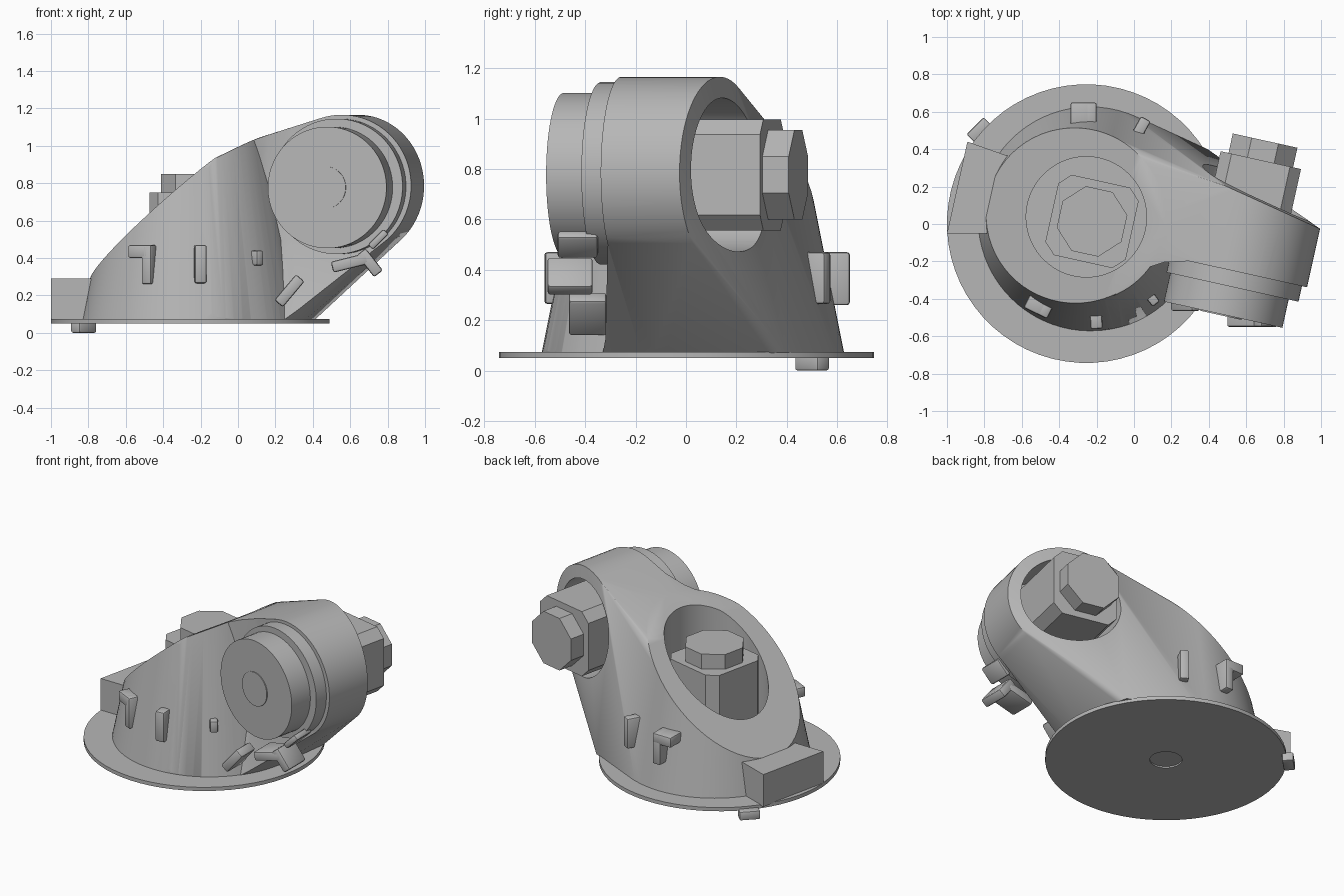
import bpy, bmesh
from math import sin, cos, pi, radians, atan2
from mathutils import Vector, Matrix

cube = bpy.data.objects.get("Cube")
if cube:
    bpy.data.objects.remove(cube, do_unlink=True)

grey = bpy.data.materials.new("cast_grey")
grey.use_nodes = True
COLOR = (0.47, 0.47, 0.47, 1)
grey.diffuse_color = COLOR
grey.node_tree.nodes["Principled BSDF"].inputs["Base Color"].default_value = COLOR

# The arm's own frame is turned slightly about the vertical
TURN = Matrix.Rotation(radians(-12.5), 4, 'Z')
AXIS_U, AXIS_Z = 0.58, 0.777
BARREL_U, BARREL_Z, BARREL_R, FRONT_V = 0.597, 0.786, 0.38, -0.13
CONE_U, CONE_V = -0.235, -0.024
NONE = Matrix.Identity(4)


def activate(ob):
    bpy.ops.object.select_all(action='DESELECT')
    ob.select_set(True)
    bpy.context.view_layer.objects.active = ob


def smooth(ob):
    activate(ob)
    bpy.ops.object.shade_smooth_by_angle(angle=radians(35))


def solid(name, points, matrix=TURN, bevel=0):
    """Convex solid spanned by its corner points."""
    bm = bmesh.new()
    for p in points:
        bm.verts.new(matrix @ Vector(p))
    bmesh.ops.convex_hull(bm, input=bm.verts)
    loose = [v for v in bm.verts if not v.link_faces]
    bmesh.ops.delete(bm, geom=loose, context='VERTS')
    bmesh.ops.dissolve_limit(bm, angle_limit=0.01, verts=bm.verts, edges=bm.edges)
    if bevel:
        bmesh.ops.bevel(bm, geom=bm.edges[:], offset=bevel, segments=2,
                        affect='EDGES', profile=0.5)
    bmesh.ops.recalc_face_normals(bm, faces=bm.faces)
    mesh = bpy.data.meshes.new(name)
    bm.to_mesh(mesh)
    bm.free()
    mesh.materials.append(grey)
    ob = bpy.data.objects.new(name, mesh)
    bpy.context.collection.objects.link(ob)
    smooth(ob)
    return ob


def circle(r, n=64):
    return [(r * cos(2 * pi * (i + 0.5) / n), r * sin(2 * pi * (i + 0.5) / n)) for i in range(n)]


def chamfered(h, c):
    return [(a * x, b * y) for x, y in ((h, h - c), (h - c, h)) for a in (1, -1) for b in (1, -1)]


def upright(name, section, u, v, z0, z1, matrix=TURN):
    return solid(name, [(u + a, v + b, z) for a, b in section for z in (z0, z1)], matrix)


def across(name, section, v0, v1, u=AXIS_U, z=AXIS_Z):
    return solid(name, [(u + a, v, z + b) for a, b in section for v in (v0, v1)])


def box(name, centre, size, matrix=NONE, bevel=0.012):
    pts = [[c + s * k / 2 for c, s, k in zip(centre, size, (i, j, l))]
           for i in (-1, 1) for j in (-1, 1) for l in (-1, 1)]
    return solid(name, pts, matrix, bevel)


def carve(ob, cutter):
    mod = ob.modifiers.new("cut", 'BOOLEAN')
    mod.operation, mod.solver, mod.object = 'DIFFERENCE', 'EXACT', cutter
    activate(ob)
    bpy.ops.object.modifier_apply(modifier=mod.name)
    bpy.data.objects.remove(cutter, do_unlink=True)


def cone_radius(z):
    return 0.614 - 0.2 * z


# Base flange with a shallow centre bore underneath
flange = upright("base_flange", circle(0.745), -0.255, 0.002, 0.05, 0.075, NONE)
carve(flange, upright("bore_cutter", circle(0.1, 32), -0.255, 0.002, 0.0, 0.06, NONE))
smooth(flange)

# Main casting: sliced cone flowing into a barrel with an oblique back
pts = [(0.33, 0.41, 0.07), (0.3, 0.475, 0.07)]
for a, b in circle(1, 72):
    top = min((0.764 + 0.534 * a) / (1 + 0.174 * a), 0.83 + 0.225 * a)
    for z in (0.07, top):
        r = cone_radius(z)
        pts.append((CONE_U + r * a, CONE_V + r * b, z))
for a, b in circle(BARREL_R, 72):
    for v in (FRONT_V, 0.27 - 0.21 * a):
        pts.append((BARREL_U + a, v, BARREL_Z + b))
body = solid("arm_casting", pts)

# Front recess: frees the barrel's face but leaves the cone whole
HIGH = ((-0.3, -1.2), (-0.3, -0.47), (0.2, -0.165), (0.33, FRONT_V), (1.4, FRONT_V), (1.4, -1.2))
FOOT = ((-0.2, -1.2), (-0.2, -0.64), (0.32, -0.29), (0.4, -0.28), (1.4, -0.28), (1.4, -1.2))
recess = solid("front_cutter", [(u, v, z) for u, v in HIGH for z in (0.5, 1.4)]
               + [(u, v, 0) for u, v in FOOT])
carve(recess, solid("cone_cutter", [
    (CONE_U + a * (cone_radius(z) + 0.003), CONE_V + b * (cone_radius(z) + 0.003), z)
    for a, b in circle(1, 72) for z in (-0.1, 1.5)]))
carve(body, recess)
# Motor wells
carve(body, upright("well_cutter", circle(0.322), -0.257, -0.018, 0.13, 1.6))
carve(body, across("barrel_cutter", circle(0.305), -0.08, 0.9, BARREL_U))
smooth(body)

# Front drive cap
across("barrel_ring", circle(0.362), -0.215, FRONT_V + 0.01, BARREL_U - 0.01, BARREL_Z - 0.003)
across("drive_cap", circle(0.325), -0.37, -0.2, AXIS_U - 0.01)
across("cap_hub", circle(0.113, 40), -0.376, -0.365, AXIS_U - 0.02)

# Motors, each a chamfered block with an eight-sided end
octagon = chamfered(0.177, 0.104)
block = chamfered(0.22, 0.06)
across("elbow_motor", block, -0.1, 0.48, AXIS_U + 0.008)
across("elbow_motor_end", octagon, 0.47, 0.587, AXIS_U + 0.008)
upright("base_motor", block, -0.222, -0.035, 0.12, 0.75)
upright("base_motor_end", octagon, -0.222, -0.035, 0.74, 0.85)

# Connector housing on the side
solid("connector_box", [(u, v, z) for z in (0.07, 0.29)
                        for u, v in ((-0.965, -0.265), (-0.965, 0.237), (-0.66, -0.2), (-0.66, 0.2))])

# Cable lugs round the cone
HUB = Matrix.Translation((-0.235, 0.025, 0))


def lug(name, x, y, z0, z1, outer, width, hook=0):
    m = HUB @ Matrix.Rotation(atan2(y - 0.025, x + 0.235), 4, 'Z')
    inner = 0.48
    depth, mid = outer - inner, (outer + inner) / 2
    box(name, (mid, 0, (z0 + z1) / 2), (depth, width, z1 - z0), m)
    if hook:
        box(name + "_hook", (mid, hook / 2, z1 - 0.035), (depth, abs(hook) + width, 0.07), m)


lug("front_hook_lug", -0.475, -0.46, 0.26, 0.47, 0.58, 0.06, -0.08)
lug("front_lug", -0.2, -0.55, 0.265, 0.47, 0.587, 0.065)
lug("small_lug", 0.09, -0.39, 0.36, 0.44, 0.575, 0.05)
lug("back_hook_lug", -0.23, 0.6, 0.26, 0.47, 0.625, 0.06, 0.08)
lug("back_lug", 0.04, 0.52, 0.265, 0.47, 0.615, 0.06)


# Cable guides under the barrel
def guide(name, centre, size, tilt):
    m = Matrix.Translation(centre) @ Matrix.Rotation(radians(tilt), 4, 'Y')
    box(name, (0, 0, 0), size, m)


guide("lower_guide", (0.275, -0.39, 0.225), (0.06, 0.15, 0.18), 40)
guide("barrel_guide", (0.6, -0.46, 0.375), (0.2, 0.18, 0.06), -14)
guide("barrel_guide_tip", (0.705, -0.46, 0.375), (0.06, 0.18, 0.15), -38)
guide("barrel_guide_strip", (0.75, -0.43, 0.5), (0.04, 0.16, 0.12), 45)

# Locating peg below the flange
peg = Matrix.Translation((-0.825, 0.5, 0.03)) @ Matrix.Rotation(radians(45), 4, 'Z')
box("locating_peg", (0, 0, 0), (0.13, 0.07, 0.06), peg, 0.01)
